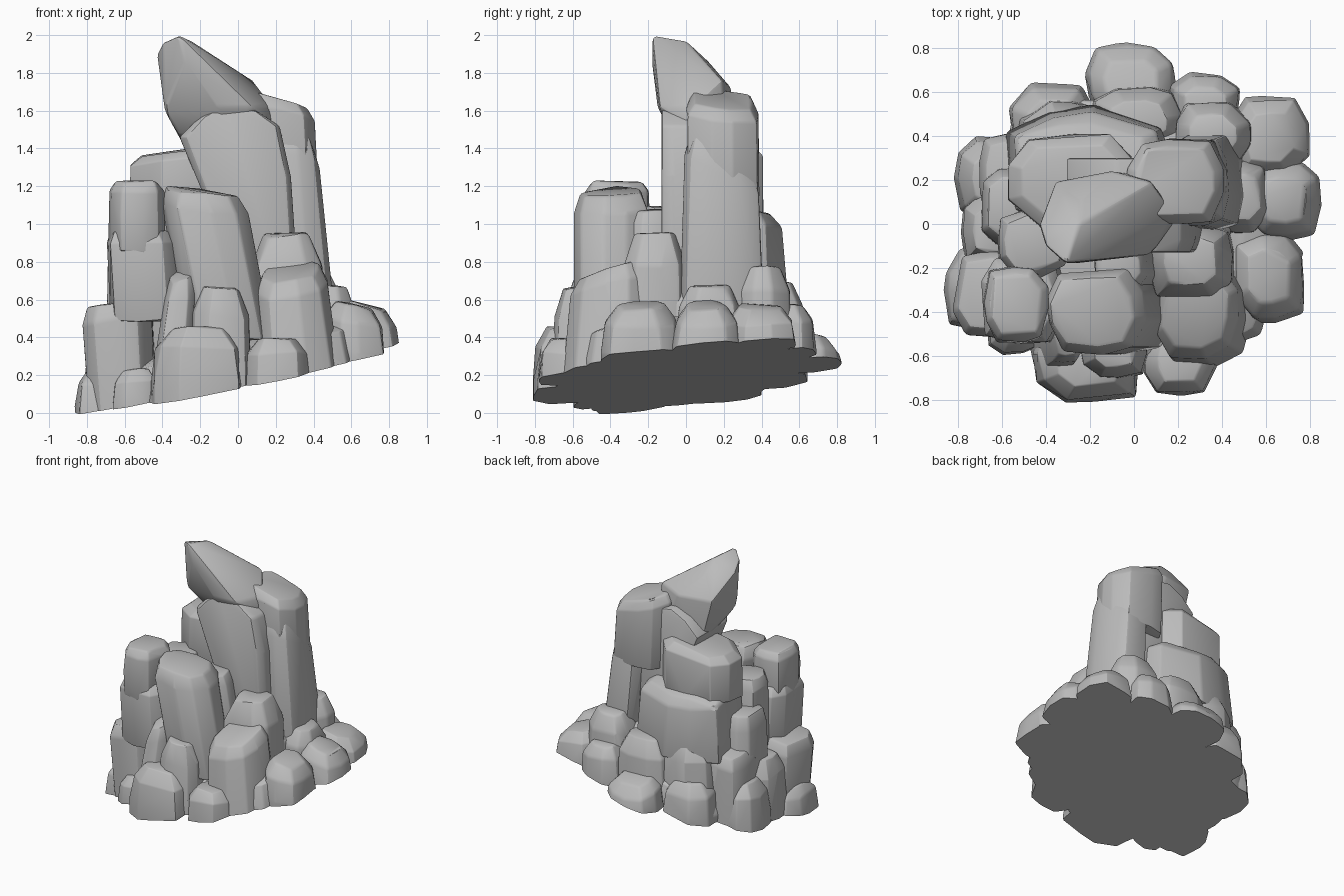
import bpy
import bmesh
import math
import random
from mathutils import Vector

random.seed(7)

if "Cube" in bpy.data.objects:
    bpy.data.objects.remove(bpy.data.objects["Cube"], do_unlink=True)

stone = bpy.data.materials.new("grey_stone")
stone.use_nodes = True
grey = (.5, .5, .5, 1)
stone.diffuse_color = grey
stone.node_tree.nodes["Principled BSDF"].inputs["Base Color"].default_value = grey

# Sloping ground plane that trims every rock
GROUND = Vector((0, 0, .197))
SLOPE_X, SLOPE_Y = .195, .09

# Height fraction and width of the cross-sections of a rock
COLUMN = [(0, 1), (.5, 1), (.88, .98), (1, .8)]
DOME = [(0, 1), (.45, 1), (.8, .9), (1, .58)]


def ground_height(x, y):
    return GROUND.z + SLOPE_X * x + SLOPE_Y * y


def stone_from_points(name, points, chip=.016):
    """Convex stone with chipped edges, trimmed flat at the ground."""
    bm = bmesh.new()
    for p in points:
        bm.verts.new(p)
    bmesh.ops.remove_doubles(bm, verts=bm.verts[:], dist=.015)
    bmesh.ops.convex_hull(bm, input=bm.verts[:])
    loose = [v for v in bm.verts if not v.link_faces]
    bmesh.ops.delete(bm, geom=loose, context='VERTS')
    bmesh.ops.dissolve_limit(bm, angle_limit=math.radians(7),
                             verts=bm.verts[:], edges=bm.edges[:])
    sharp = [e for e in bm.edges if e.calc_face_angle(0) > math.radians(20)]
    bmesh.ops.bevel(bm, geom=sharp, offset=chip, offset_type='OFFSET',
                    segments=2, profile=.5, affect='EDGES', clamp_overlap=True)
    bmesh.ops.bisect_plane(bm, geom=bm.verts[:] + bm.edges[:] + bm.faces[:],
                           plane_co=GROUND, plane_no=(-SLOPE_X, -SLOPE_Y, 1),
                           clear_inner=True)
    rim = [e for e in bm.edges if e.is_boundary]
    if rim:
        bmesh.ops.holes_fill(bm, edges=rim, sides=0)
    bmesh.ops.recalc_face_normals(bm, faces=bm.faces[:])
    mesh = bpy.data.meshes.new(name)
    bm.to_mesh(mesh)
    bm.free()
    mesh.shade_smooth()
    mesh.set_sharp_from_angle(angle=math.radians(24))
    mesh.materials.append(stone)
    obj = bpy.data.objects.new(name, mesh)
    bpy.context.collection.objects.link(obj)


def rock(name, x, y, top, bottom=None, lean=(0, 0), tilt=(0, 0),
         flare=1, shape=COLUMN, sides=10):
    """Rough block: x and y extents, foot shifted by lean, top sloped by tilt."""
    cx, cy = sum(x) / 2, sum(y) / 2
    rx, ry = (x[1] - x[0]) / 2, (y[1] - y[0]) / 2
    if bottom is None:
        bottom = ground_height(cx, cy) - .15
    turn = random.uniform(0, math.tau)
    ring = []
    for i in range(sides):
        a = turn + math.tau * (i + random.uniform(-.2, .2)) / sides
        c, s = math.cos(a), math.sin(a)
        r = (abs(c) ** 4 + abs(s) ** 4) ** (-1 / 4) * random.uniform(.96, 1.05)
        ring.append((c * r, s * r))
    points = []
    for t, width in shape:
        width *= 1 + (flare - 1) * (1 - t)
        for c, s in ring:
            w = width * random.uniform(.96, 1.02)
            dx, dy = c * rx * w, s * ry * w
            z = bottom + (top - bottom) * t + t * (tilt[0] * dx + tilt[1] * dy)
            points.append((cx + dx + lean[0] * (1 - t),
                           cy + dy + lean[1] * (1 - t),
                           z + random.uniform(-.02, 0)))
    stone_from_points(name, points)


def boulder(name, x, y, top, **options):
    rock(name, x, y, top, shape=DOME, **options)


# Solid heart behind the outer stones
rock("core", (-.64, .62), (-.6, .56), .42, tilt=(.2, .09), sides=16)
rock("inner_core", (-.5, .44), (-.4, .45), .68, sides=14)

# Leaning summit stone
stone_from_points("summit", [
    (-.31, -.18, 2), (-.4, -.1, 1.96), (-.43, 0, 1.9), (-.25, 0, 1.97),
    (-.24, .1, 1.88), (-.36, .19, 1.72), (-.1, .24, 1.72), (.08, .19, 1.76),
    (.18, .05, 1.63), (.18, 0, 1.53), (.08, -.14, 1.62), (-.1, -.15, 1.62),
    (-.28, -.18, 1.85), (-.39, -.08, 1.6), (-.31, 0, 1.47),
    (-.28, .2, 1.4), (.05, .22, 1.4), (-.05, -.08, 1.48)])

# Tall columns beneath the summit
outline = [(-.31, 1.46), (-.2, 1.57), (-.08, 1.63), (.1, 1.6), (.22, 1.52),
           (.28, 1.25), (.31, .9), (.33, .5), (.1, .5), (0, .92), (-.16, 1.2)]
stone_from_points("main_column", [
    (.04 + (x - .04) * width, y, z) for x, z in outline
    for y, width in ((-.13, .9), (-.07, 1), (.3, 1))])
rock("side_column", (.15, .42), (-.02, .4), 1.4, bottom=.4,
     lean=(.08, 0), tilt=(-.1, -.6), flare=1.12)
rock("side_column_cap", (-.04, .41), (0, .39), 1.67, bottom=1.15,
     lean=(.02, 0), tilt=(-.25, -.1))

# Broad stack at the back
rock("back_stack_cap", (-.56, .02), (-.04, .41), 1.4, bottom=1.02, tilt=(.15, 0))
rock("back_stack_middle", (-.57, .13), (0, .5), 1.1, bottom=.6, flare=1.1,
     tilt=(0, -.2))
boulder("back_stack_foot", (-.53, -.1), (.18, .58), .74)

# Stack on the outer corner
rock("corner_stack_cap", (-.68, -.39), (-.54, -.19), 1.23, bottom=.86)
rock("corner_stack_middle", (-.71, -.33), (-.55, -.14), .97, bottom=.5,
     lean=(.03, 0))
rock("corner_stack_foot", (-.83, -.45), (-.53, -.1), .59, lean=(.04, 0),
     tilt=(.15, 0), flare=.92)

# Blocks leaning on the columns
rock("front_block", (-.42, .04), (-.6, -.2), 1.18, bottom=.4,
     lean=(.15, 0), tilt=(-.12, .06), flare=.95)
rock("gap_column", (-.62, -.3), (-.25, .08), 1.1, bottom=.4)
rock("gap_column_outer", (-.7, -.4), (-.1, .25), .9, flare=1.05)
rock("gap_filler", (-.2, .05), (-.32, -.05), 1.08, bottom=.5, lean=(.1, 0))
boulder("shoulder_block", (.04, .47), (-.36, .02), .96, tilt=(.08, .08))
rock("front_corner_block", (.09, .46), (-.6, -.2), .76, lean=(.06, -.02),
     tilt=(.12, .3), flare=1.2)

# Front foot stones
boulder("front_foot", (-.45, .04), (-.81, -.45), .46)
rock("front_wedge", (-.38, -.22), (-.62, -.38), .74, lean=(-.08, -.02),
     tilt=(.3, .3), flare=1.5)
boulder("front_knob", (-.25, .08), (-.71, -.42), .67, tilt=(-.1, .1))
boulder("front_pebble", (.03, .38), (-.78, -.48), .4)
boulder("corner_pebble", (-.86, -.57), (-.48, -.1), .23)
boulder("corner_pebble_front", (-.66, -.42), (-.6, -.32), .24)

# Right-hand foot stones
boulder("right_front_foot", (.44, .78), (-.45, -.03), .58, tilt=(-.25, 0))
boulder("right_foot", (.5, .85), (-.07, .29), .58, tilt=(-.25, 0))
boulder("right_back_foot", (.43, .8), (.2, .58), .57, tilt=(-.2, 0))
boulder("right_upper_stone", (.36, .63), (-.06, .3), .68, tilt=(-.1, 0))
boulder("right_upper_back_stone", (.16, .55), (.24, .57), .78)

# Back foot stones
boulder("back_foot", (-.22, .2), (.46, .83), .43, tilt=(0, -.25))
boulder("back_right_foot", (.16, .49), (.36, .69), .58)
boulder("back_middle_stone", (-.2, .24), (.3, .63), .7)
boulder("back_left_foot", (-.57, -.17), (.28, .64), .45)
boulder("outer_back_foot", (-.81, -.45), (.02, .39), .42)
rock("outer_back_stone", (-.71, -.38), (.06, .42), .66, tilt=(.2, -.1))
boulder("outer_foot", (-.79, -.5), (-.2, .16), .52)
